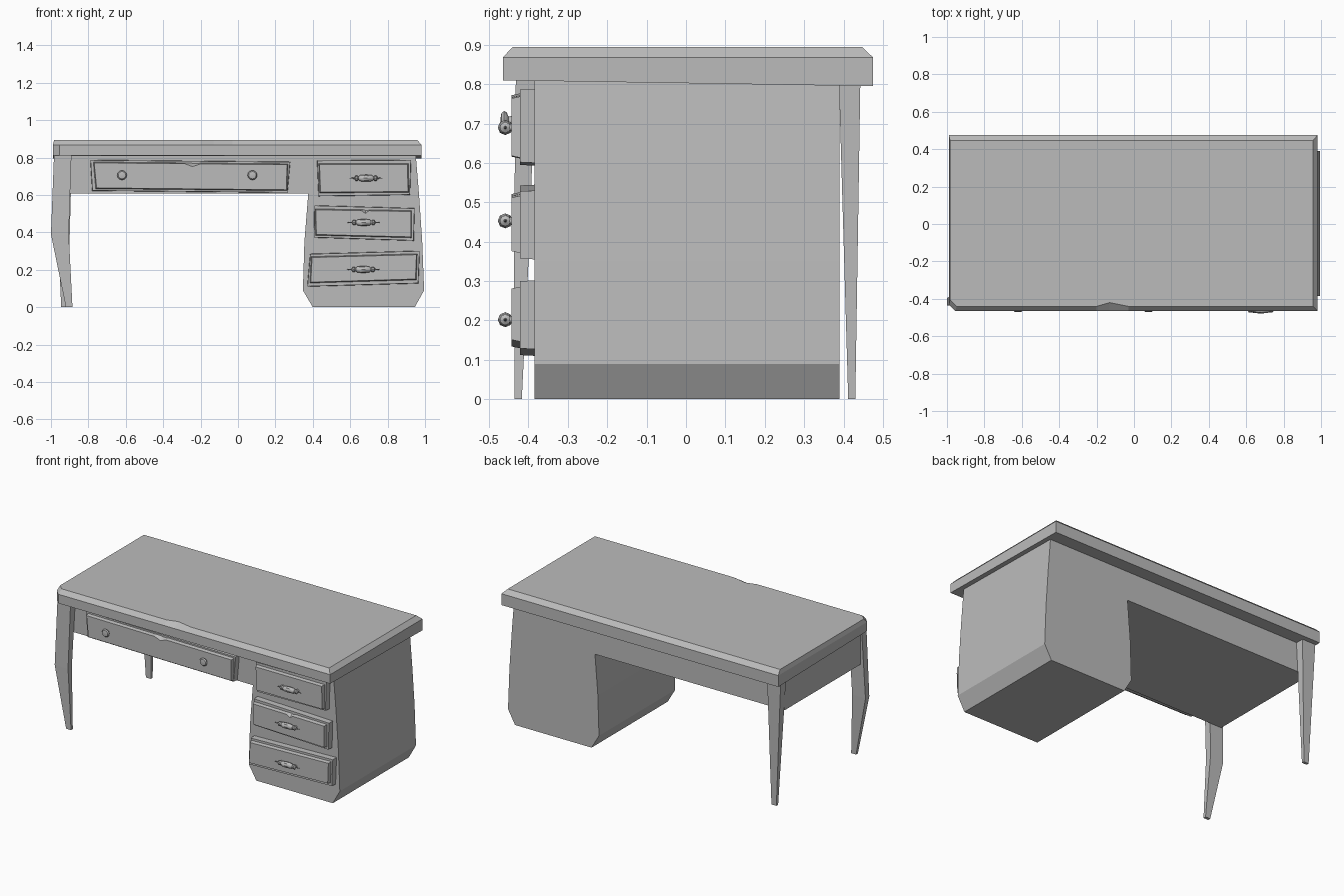
import bpy, bmesh, math
from mathutils import Matrix, Vector

cube = bpy.data.objects.get("Cube")
if cube:
    bpy.data.objects.remove(cube)

grey = bpy.data.materials.new("plain_grey")
grey.use_nodes = True
grey.diffuse_color = (0.5, 0.5, 0.5, 1)
bsdf = grey.node_tree.nodes["Principled BSDF"]
bsdf.inputs["Base Color"].default_value = (0.5, 0.5, 0.5, 1)
bsdf.inputs["Roughness"].default_value = 0.8


def loft(name, rings, smooth=False):
    """Skin a list of equal-length point rings and cap both ends."""
    bm = bmesh.new()
    loops = [[bm.verts.new(p) for p in ring] for ring in rings]
    n = len(loops[0])
    for a, b in zip(loops, loops[1:]):
        for i in range(n):
            j = (i + 1) % n
            bm.faces.new((a[i], a[j], b[j], b[i]))
    bm.faces.new(loops[0][::-1])
    bm.faces.new(loops[-1])
    bmesh.ops.recalc_face_normals(bm, faces=bm.faces)
    mesh = bpy.data.meshes.new(name)
    bm.to_mesh(mesh)
    bm.free()
    mesh.materials.append(grey)
    obj = bpy.data.objects.new(name, mesh)
    bpy.context.collection.objects.link(obj)
    if smooth:
        bpy.ops.object.select_all(action='DESELECT')
        obj.select_set(True)
        bpy.context.view_layer.objects.active = obj
        bpy.ops.object.shade_smooth_by_angle(angle=math.radians(40))
    return obj


def rect(x0, x1, y0, y1, z):
    return [(x0, y0, z), (x1, y0, z), (x1, y1, z), (x0, y1, z)]


def lathe(name, profile, centre, axis, sides=12):
    """Turn (distance, radius) pairs around a horizontal axis."""
    rings = []
    for d, r in profile:
        ring = []
        for i in range(sides):
            a = math.tau * i / sides
            u, w = r * math.cos(a), r * math.sin(a)
            offset = Vector((d, u, w)) if axis == 'X' else Vector((u, d, w))
            ring.append(Vector(centre) + offset)
        rings.append(ring)
    return loft(name, rings, True)


# Desk top: bevelled rim, clipped front corner and a chip in the front edge
def top_outline(x0, x1, y0, y1, z, chip=0):
    return [(x0, y0 + 0.035, z), (x0 + 0.035, y0, z), (-0.2, y0, z),
            (-0.13, y0 + chip, z), (-0.03, y0, z), (x1, y0, z),
            (x1, y1, z), (x0, y1, z)]


base = [(x, y, 0.81 if y < 0 else 0.795)
        for x, y, z in top_outline(-0.99, 0.982, -0.465, 0.475, 0)]
loft("desk_top", [base,
                  top_outline(-0.99, 0.982, -0.465, 0.475, 0.868),
                  top_outline(-0.983, 0.957, -0.44, 0.447, 0.895, 0.02)])

# Apron box under the top
loft("apron", [rect(-0.975, 0.6, -0.385, 0.39, z) for z in (0.608, 0.82)])

# Drawer cabinet, flared and clipped at the bottom
outline = [(0.385, 0.82), (0.375, 0.6), (0.355, 0.35), (0.347, 0.09), (0.4, 0),
           (0.945, 0), (0.995, 0.09), (0.985, 0.35), (0.968, 0.6), (0.95, 0.82)]
loft("drawer_cabinet", [[(x, y, z) for x, z in outline] for y in (-0.385, 0.39)])

# Legs: the front one is bowed, the back one tapers straight
loft("front_leg", [rect(-0.92, -0.885, -0.435, -0.417, 0),
                   rect(-1.0, -0.905, -0.437, -0.398, 0.39),
                   rect(-0.983, -0.89, -0.432, -0.383, 0.83)])
loft("back_leg", [rect(-0.945, -0.91, 0.412, 0.43, 0),
                  rect(-0.985, -0.888, 0.388, 0.443, 0.82)])


# Drawers: a flat plate with a raised panel, slightly crooked
def panel(name, corners, y_back, y_front, inset, chip=None):
    bl, br, tr, tl = [Vector(c) for c in corners]
    t = 0.5 if chip is None else chip
    pts = [bl, br, tr] + [tr.lerp(tl, t + s) for s in (-0.04, 0, 0.04)] + [tl]
    mid = (bl + br + tr + tl) / 4
    back = [(p.x, y_back, p.y) for p in pts]
    front = []
    for i, p in enumerate(pts):
        x = p.x + math.copysign(inset, mid.x - p.x) if i in (0, 1, 2, 6) else p.x
        z = p.y + math.copysign(inset, mid.y - p.y)
        if i == 4 and chip is not None:
            z -= 0.015
        front.append((x, y_front, z))
    loft(name, [back, front])


def drawer(name, outer, inner, chip=None):
    panel(name + "_plate", outer, -0.38, -0.421, 0.002)
    panel(name + "_panel", inner, -0.415, -0.443, 0.006, chip)


drawer("wide_drawer",
       [(-0.78, 0.622), (0.265, 0.612), (0.28, 0.778), (-0.79, 0.788)],
       [(-0.762, 0.632), (0.265, 0.622), (0.268, 0.768), (-0.775, 0.778)], 0.49)
drawer("upper_drawer",
       [(0.43, 0.593), (0.92, 0.6), (0.926, 0.788), (0.422, 0.785)],
       [(0.435, 0.61), (0.915, 0.612), (0.912, 0.77), (0.43, 0.77)])
drawer("middle_drawer",
       [(0.405, 0.372), (0.94, 0.355), (0.945, 0.53), (0.408, 0.545)],
       [(0.413, 0.383), (0.93, 0.37), (0.93, 0.518), (0.41, 0.527)], 0.48)
drawer("lower_drawer",
       [(0.37, 0.11), (0.965, 0.127), (0.972, 0.302), (0.385, 0.286)],
       [(0.383, 0.128), (0.955, 0.145), (0.96, 0.287), (0.39, 0.272)])

# Round knobs on the wide drawer
knob = [(0.01, 0.014), (-0.008, 0.012), (-0.012, 0.022),
        (-0.019, 0.026), (-0.026, 0.02), (-0.028, 0.008)]
for side, x in (("right", -0.62), ("left", 0.077)):
    lathe(side + "_knob", knob, (x, -0.443, 0.706), 'Y')

# Turned bar handles on the cabinet drawers
half = [(0.088, 0.001), (0.062, 0.004), (0.056, 0.014), (0.046, 0.014),
        (0.04, 0.008), (0.032, 0.016)]
bar = [(-d, r) for d, r in half] + [(0, 0.019)] + half[::-1]
post = [(0.006, 0.014), (-0.004, 0.008), (-0.022, 0.007)]
for name, x, z in (("upper", 0.685, 0.69), ("middle", 0.672, 0.453), ("lower", 0.67, 0.202)):
    lathe(name + "_handle", bar, (x, -0.459, z), 'X', 8)
    for side, s in (("right", -1), ("left", 1)):
        lathe(name + "_handle_post_" + side, post, (x + s * 0.05, -0.443, z), 'Y', 8)
